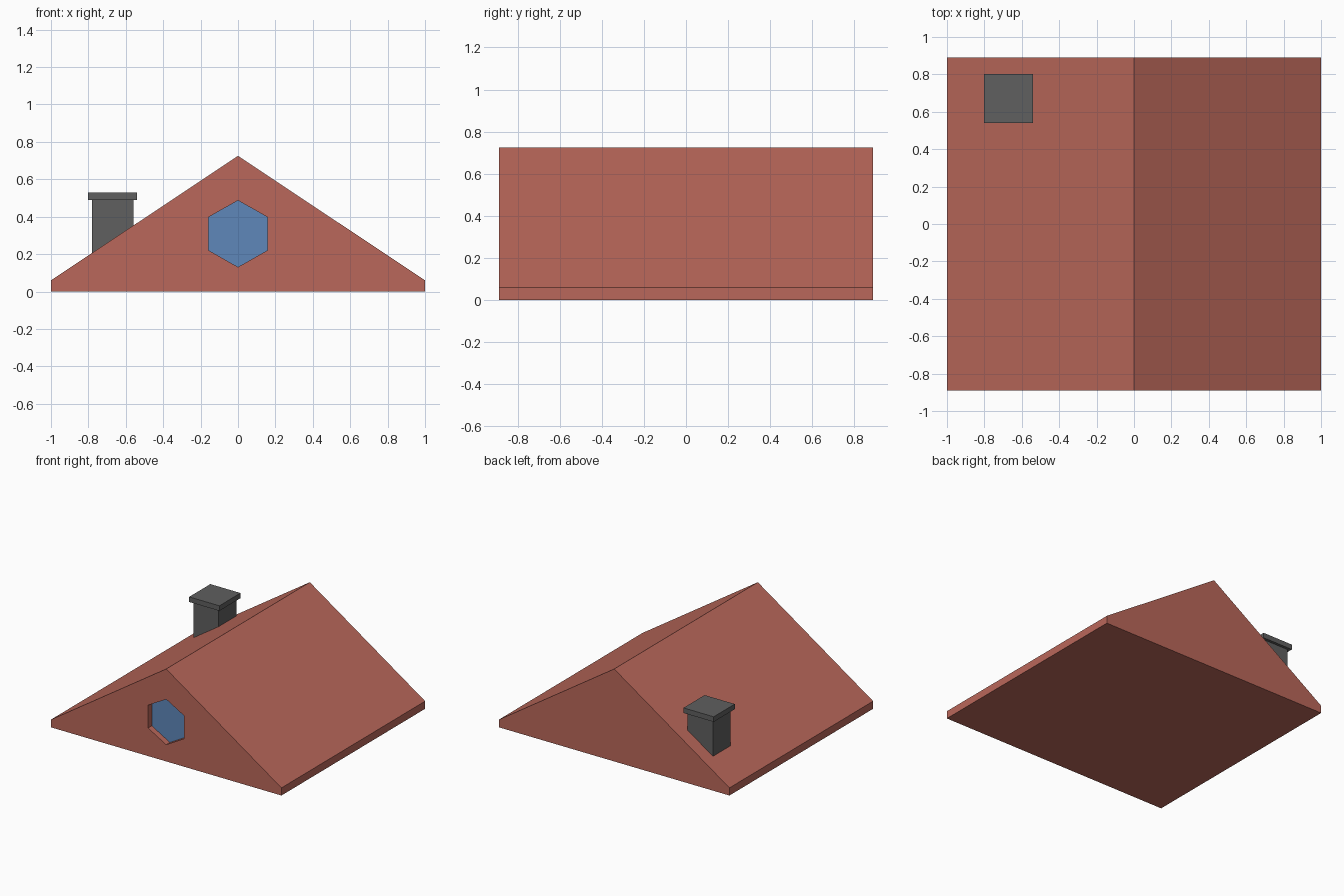
import bpy, bmesh
from math import sin, cos, radians

cube = bpy.data.objects.get("Cube")
if cube:
    bpy.data.objects.remove(cube, do_unlink=True)


def material(name, rgb):
    mat = bpy.data.materials.new(name)
    mat.use_nodes = True
    mat.diffuse_color = (*rgb, 1)
    mat.node_tree.nodes["Principled BSDF"].inputs["Base Color"].default_value = (*rgb, 1)
    return mat


def prism(name, profile, y0, y1, mat):
    """Extrude an (x, z) profile from y0 back to y1."""
    bm = bmesh.new()
    face = bm.faces.new([bm.verts.new((x, y0, z)) for x, z in profile])
    new = bmesh.ops.extrude_face_region(bm, geom=[face])["geom"]
    moved = [v for v in new if isinstance(v, bmesh.types.BMVert)]
    bmesh.ops.translate(bm, verts=moved, vec=(0, y1 - y0, 0))
    bmesh.ops.recalc_face_normals(bm, faces=bm.faces)
    mesh = bpy.data.meshes.new(name)
    bm.to_mesh(mesh)
    bm.free()
    mesh.materials.append(mat)
    obj = bpy.data.objects.new(name, mesh)
    bpy.context.collection.objects.link(obj)
    return obj


def box(name, cx, cy, half, z0, z1, mat):
    outline = [(cx - half, z0), (cx + half, z0), (cx + half, z1), (cx - half, z1)]
    return prism(name, outline, cy - half, cy + half, mat)


red = material("roof_red", (0.49, 0.137, 0.103))
blue = material("window_blue", (0.112, 0.245, 0.49))
grey = material("chimney_grey", (0.115, 0.115, 0.115))

# Gabled roof block with low eaves
DEPTH = 0.89
gable = [(-1, 0), (1, 0), (1, 0.06), (0, 0.725), (-1, 0.06)]
roof = prism("roof", gable, -DEPTH, DEPTH, red)

# Hexagonal window recess in the front gable
RECESS = 0.05
hexagon = [(0.181 * sin(radians(a)), 0.309 + 0.178 * cos(radians(a)))
           for a in range(0, 360, 60)]
cutter = prism("window_cutter", hexagon, -DEPTH - 0.1, -DEPTH + RECESS, red)
cutter.hide_render = True
cutter.hide_viewport = True
cut = roof.modifiers.new("window_recess", "BOOLEAN")
cut.operation = "DIFFERENCE"
cut.solver = "EXACT"
cut.object = cutter

# Glass pane at the back of the recess
prism("window_pane", hexagon, -DEPTH + RECESS - 0.004, -DEPTH + RECESS + 0.004, blue)

# Chimney near the back right corner, with an overhanging cap
box("chimney_stack", -0.67, 0.67, 0.11, 0.1, 0.49, grey)
box("chimney_cap", -0.67, 0.67, 0.131, 0.49, 0.53, grey)
